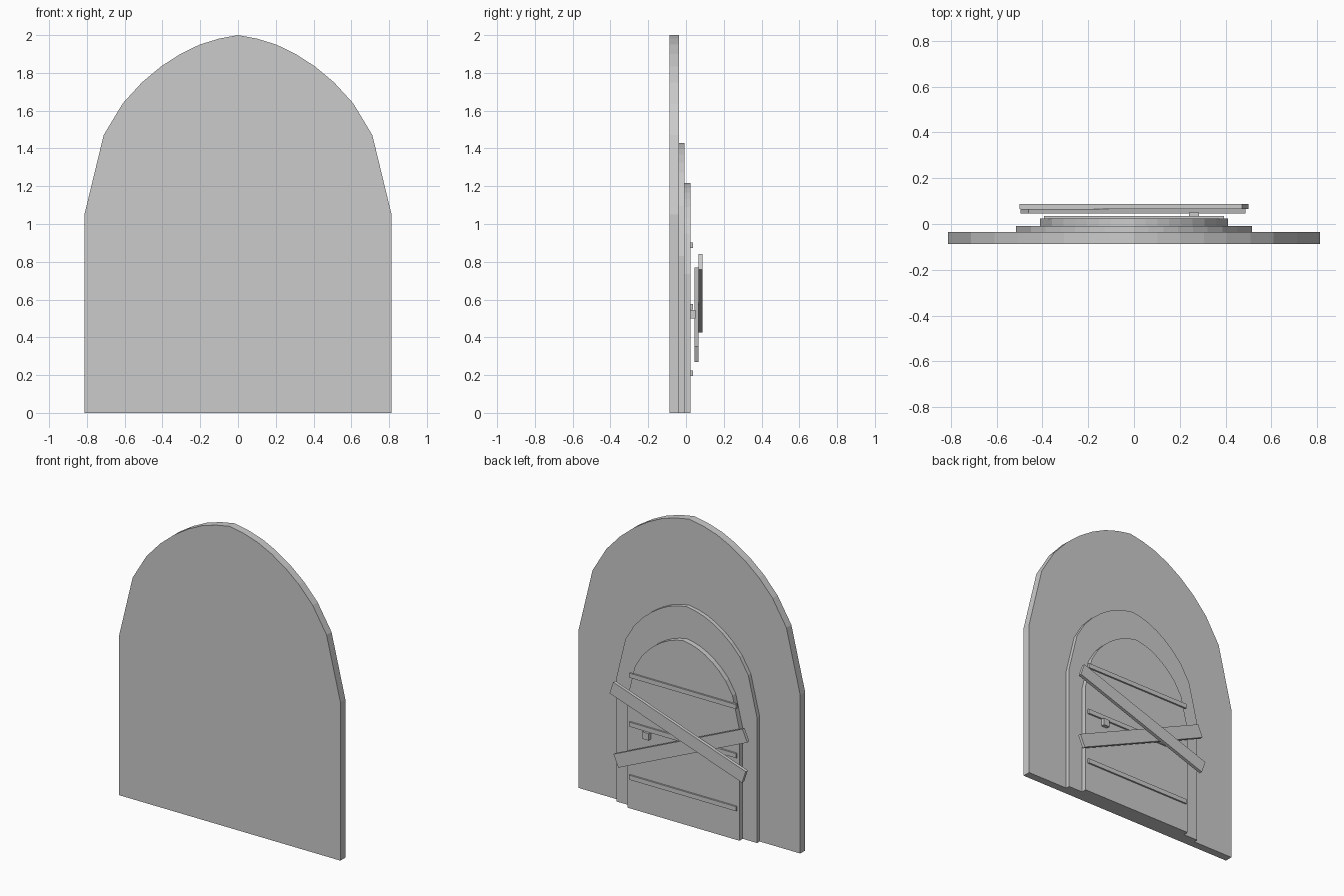
import bpy, bmesh, math
from mathutils import Matrix

if "Cube" in bpy.data.objects:
    bpy.data.objects.remove(bpy.data.objects["Cube"])

# Arch rise at equal x steps from the springing line to the peak
RISE = [0, .442, .62, .737, .826, .895, .947, .98, 1]


def finish(name, bm):
    bmesh.ops.recalc_face_normals(bm, faces=bm.faces)
    mesh = bpy.data.meshes.new(name)
    bm.to_mesh(mesh)
    bm.free()
    obj = bpy.data.objects.new(name, mesh)
    bpy.context.collection.objects.link(obj)
    return obj


def arch_slab(name, half, spring, top, y0, y1):
    right = [(half, 0)]
    right += [(half * (1 - i / 8), spring + (top - spring) * r) for i, r in enumerate(RISE)]
    outline = right + [(-x, z) for x, z in reversed(right[:-1])]
    bm = bmesh.new()
    face = bm.faces.new([bm.verts.new((x, y0, z)) for x, z in outline])
    ext = bmesh.ops.extrude_face_region(bm, geom=[face], use_keep_orig=True)
    verts = [g for g in ext["geom"] if isinstance(g, bmesh.types.BMVert)]
    bmesh.ops.translate(bm, verts=verts, vec=(0, y1 - y0, 0))
    return finish(name, bm)


def box(name, centre, size, tilt=0):
    bm = bmesh.new()
    bmesh.ops.create_cube(bm, size=1, matrix=Matrix.Diagonal((*size, 1)))
    obj = finish(name, bm)
    obj.location = centre
    obj.rotation_euler = (0, -math.radians(tilt), 0)
    return obj


# Stacked arched slabs: wall, door surround, door
arch_slab("wall", .813, 1.05, 2.0, -.088, -.036)
arch_slab("door_surround", .515, .83, 1.43, -.036, -.009)
arch_slab("door", .41, .735, 1.217, -.011, .025)

# Horizontal battens across the door
for i, z in enumerate((.21, .562, .887)):
    box(f"door_batten_{i + 1}", (0, .029, z), (.786, .014, .03))

# Door handle
box("door_handle", (.262, .036, .523), (.044, .028, .046))

# Two crossed boards nailed over the door
box("inner_board", (-.005, .0555, .52), (1.035, .021, .0875), -23.9)
box("outer_board", (0, .077, .633), (1.028, .022, .085), 19)
